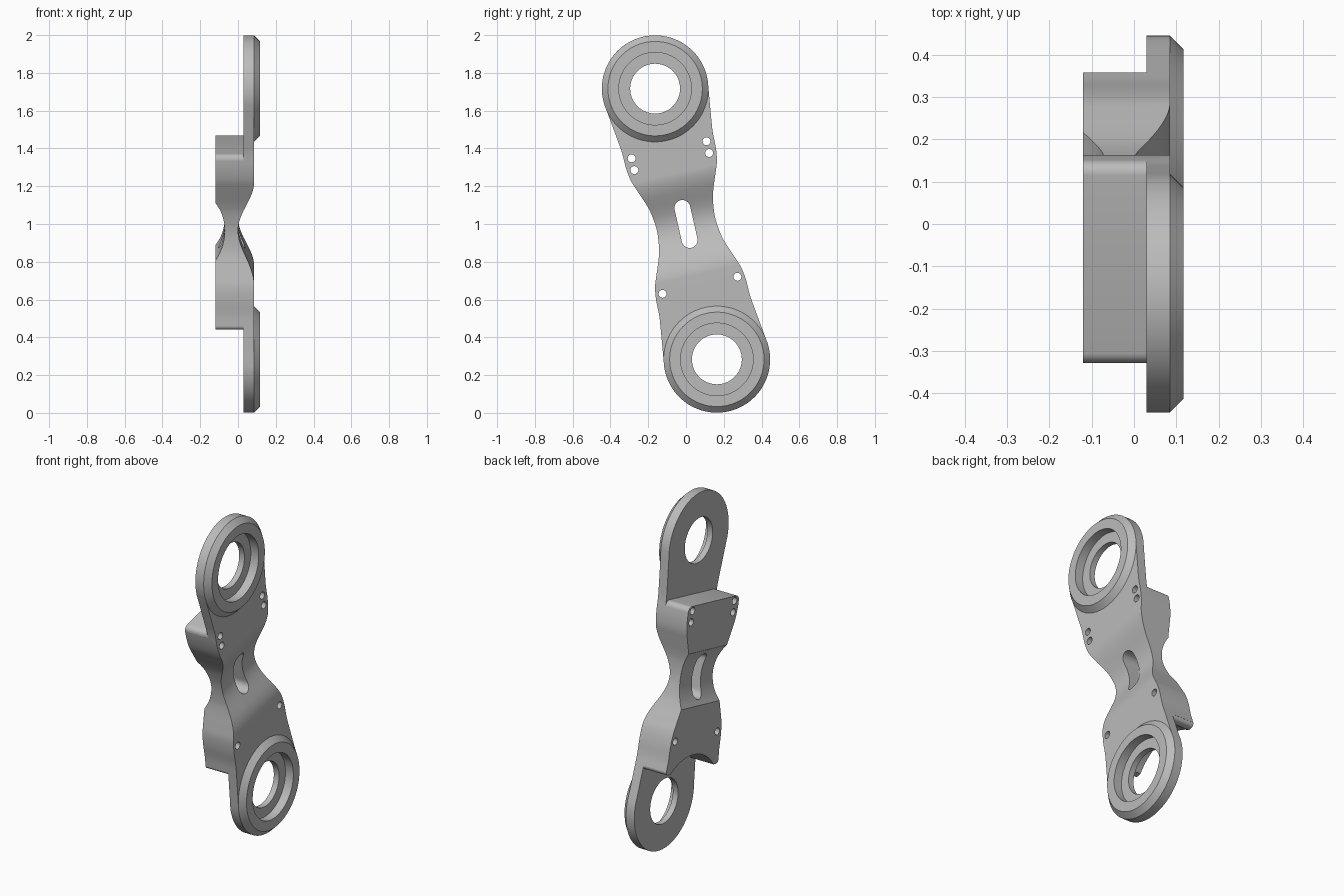
import bpy, bmesh
from math import sin, cos, pi, radians, atan2
from mathutils import Matrix

if "Cube" in bpy.data.objects:
    bpy.data.objects.remove(bpy.data.objects["Cube"])

TILT = radians(12.85)
HUB = 0.735          # distance of each hub from the centre
HUB_R = 0.282
BORE_R, SEAT_R, RIM_R = 0.132, 0.192, 0.25
BACK, STEP, FACE, RIM = -0.12, 0.03, 0.085, 0.117
PLACE = Matrix.Translation((0, 0, 1)) @ Matrix.Rotation(TILT, 4, 'X')

grey = bpy.data.materials.new("plain grey")
grey.use_nodes = True
grey.diffuse_color = (0.5, 0.5, 0.5, 1)
grey.node_tree.nodes["Principled BSDF"].inputs["Base Color"].default_value = (0.5, 0.5, 0.5, 1)


def add_object(name, bm):
    bmesh.ops.recalc_face_normals(bm, faces=bm.faces)
    mesh = bpy.data.meshes.new(name)
    bm.to_mesh(mesh)
    bm.free()
    mesh.materials.append(grey)
    obj = bpy.data.objects.new(name, mesh)
    bpy.context.collection.objects.link(obj)
    return obj


def prism(name, points, low, high, along_x=True):
    """Extrude a flat outline along x, or across the width."""
    bm = bmesh.new()
    place = (lambda a, b: (low, a, b)) if along_x else (lambda a, b: (a, low, b))
    face = bm.faces.new([bm.verts.new(place(a, b)) for a, b in points])
    moved = bmesh.ops.extrude_face_region(bm, geom=[face])["geom"]
    shift = (high - low, 0, 0) if along_x else (0, high - low, 0)
    bmesh.ops.translate(bm, vec=shift,
                        verts=[v for v in moved if isinstance(v, bmesh.types.BMVert)])
    return add_object(name, bm)


def arc(cx, cy, r, start, end, n):
    return [(cx + r * cos(start + (end - start) * i / n),
             cy + r * sin(start + (end - start) * i / n)) for i in range(n + 1)]


def circle(cx, cy, r, n=64):
    return arc(cx, cy, r, 0, 2 * pi, n)[:-1]


def spline(p, steps=5):
    """Smooth curve through the given points."""
    p = [(-p[1][0], p[1][1])] + p + [(2 * p[-1][0] - p[-2][0], 2 * p[-1][1] - p[-2][1])]
    out = []
    for a, b, c, d in zip(p, p[1:], p[2:], p[3:]):
        for i in range(steps):
            t = i / steps
            out.append(tuple(0.5 * (2 * b[k] + (c[k] - a[k]) * t
                       + (2 * a[k] - 5 * b[k] + 4 * c[k] - d[k]) * t * t
                       + (3 * b[k] - a[k] - 3 * c[k] + d[k]) * t ** 3) for k in (0, 1)))
    return out


def cut(body, tool):
    mod = body.modifiers.new("cut", 'BOOLEAN')
    mod.operation, mod.solver, mod.object = 'DIFFERENCE', 'EXACT', tool
    bpy.context.view_layer.objects.active = body
    bpy.ops.object.modifier_apply(modifier=mod.name)
    bpy.data.objects.remove(tool)


# Outline of the arm: one quarter as (height, half width), then mirrored
side = spline([(0, 0.158), (0.09, 0.167), (0.15, 0.183), (0.23, 0.213), (0.29, 0.234),
               (0.36, 0.244), (0.44, 0.246), (0.51, 0.254), (0.70, 0.279)])
right_up = [(w, u) for u, w in side]
top = arc(0, HUB, HUB_R, -0.09, pi + 0.09, 60)
left_down = [(-w, u) for w, u in reversed(right_up)]
half = right_up + top + left_down[:-1]
outline = half + [(-a, -b) for a, b in half]
# drop the coinciding points at the waist
clean = []
for p in outline:
    if not any(abs(p[0] - q[0]) + abs(p[1] - q[1]) < 1e-5 for q in clean):
        clean.append(p)
body = prism("link_arm", clean, BACK, FACE)


# Thin ends: cut away the back beyond the blocks, leaving rounded corners
def end_cutter(name, w, u, r, middle, sign):
    left = [(-0.6, u - r), (-w - 0.01, u - r)] + arc(-w + r, u - r, r, pi, pi / 2, 6)
    pts = left + middle + [(-a, b) for a, b in reversed(left)] + [(0.6, 1.3), (-0.6, 1.3)]
    return prism(name, [(a, sign * b) for a, b in pts], -0.3, STEP)


cut(body, end_cutter("upper_cutter", 0.245, 0.43, 0.03, [], 1))
spread = atan2(0.215, 0.209)
hollow = arc(0, HUB, 0.30, pi + spread, 2 * pi - spread, 32)
cut(body, end_cutter("lower_cutter", 0.252, 0.52, 0.02, hollow, -1))

# Waist: flowing hollow on one face, plain round hollow on the other
reach, n = 0.28, 40
wave = []
for i in range(n + 1):
    u = reach * (2 * i / n - 1)
    wave.append((FACE / 2 * (1 - cos(pi * u / reach)) + 0.0002, u))
cut(body, prism("wave_cutter", wave + [(0.3, reach), (0.3, -reach)], -0.5, 0.5, False))
R = 0.2715
cut(body, prism("round_cutter", circle(-0.07 - R, 0, R, 96), -0.5, 0.5, False))

# Slot, bolt holes and hub bores
slot = arc(0, 0.087, 0.042, 0, pi, 16) + arc(0, -0.087, 0.042, pi, 2 * pi, 16)
cut(body, prism("slot_cutter", slot, -0.3, 0.3))
for s in (-1, 1):
    for u in (0.403, 0.339, -0.333):
        cut(body, prism("hole_cutter", circle(s * 0.203, u, 0.021, 24), -0.3, 0.3))
    cut(body, prism("bore_cutter", circle(0, s * HUB, BORE_R), -0.3, 0.3))
    cut(body, prism("seat_cutter", circle(0, s * HUB, SEAT_R), 0.065, 0.3))


# Raised chamfered collar round each hub
def collar(name, u):
    bm = bmesh.new()
    rings = [[bm.verts.new((x, a, b)) for a, b in circle(0, u, r)]
             for r, x in ((HUB_R, FACE), (RIM_R, RIM), (SEAT_R, RIM), (SEAT_R, FACE))]
    for lower, upper in zip(rings, rings[1:]):
        for i in range(len(lower)):
            j = (i + 1) % len(lower)
            bm.faces.new((lower[i], lower[j], upper[j], upper[i]))
    obj = add_object(name, bm)
    # open strip: make sure the rim faces outward
    rim = max(obj.data.polygons, key=lambda p: p.center.x)
    if rim.normal.x < 0:
        obj.data.flip_normals()
    return obj


parts = [body, collar("upper_collar", HUB), collar("lower_collar", -HUB)]

# Tilt into place and shade
bpy.ops.object.select_all(action='DESELECT')
for obj in parts:
    obj.data.transform(PLACE)
    obj.select_set(True)
bpy.context.view_layer.objects.active = body
bpy.ops.object.shade_smooth_by_angle(angle=radians(30))
